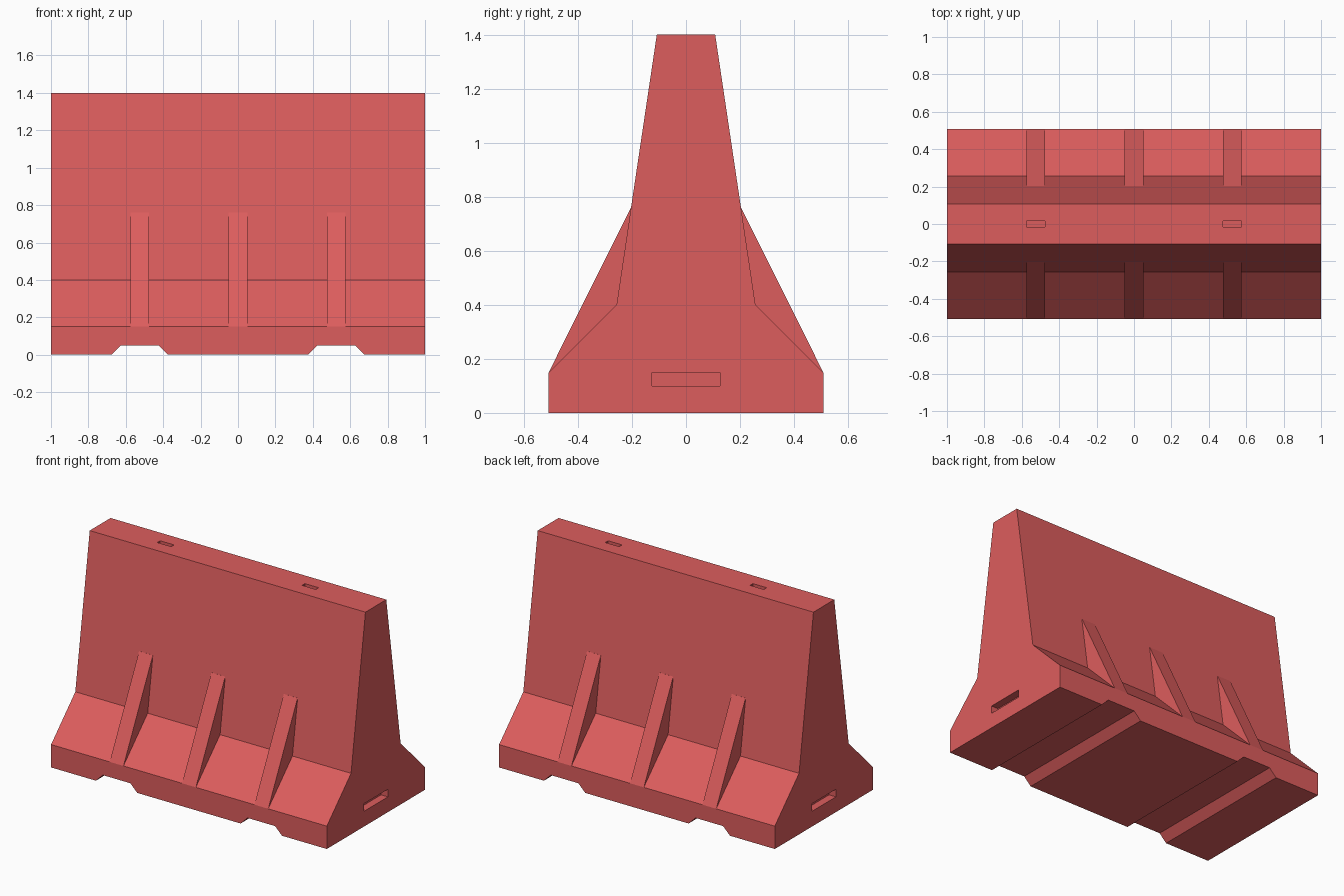
import bpy
import bmesh
from mathutils import Vector

cube = bpy.data.objects.get("Cube")
if cube:
    bpy.data.objects.remove(cube, do_unlink=True)

red = bpy.data.materials.new("barrier red")
red.use_nodes = True
red.diffuse_color = (0.72, 0.11, 0.11, 1)
red.node_tree.nodes["Principled BSDF"].inputs["Base Color"].default_value = red.diffuse_color


def prism(name, profile, sweep):
    """Extrude a closed planar outline along the sweep vector."""
    bm = bmesh.new()
    face = bm.faces.new([bm.verts.new(p) for p in profile])
    ext = bmesh.ops.extrude_face_region(bm, geom=[face], use_keep_orig=True)
    verts = [g for g in ext["geom"] if isinstance(g, bmesh.types.BMVert)]
    bmesh.ops.translate(bm, verts=verts, vec=Vector(sweep))
    bmesh.ops.recalc_face_normals(bm, faces=bm.faces)
    mesh = bpy.data.meshes.new(name)
    bm.to_mesh(mesh)
    bm.free()
    mesh.materials.append(red)
    obj = bpy.data.objects.new(name, mesh)
    bpy.context.collection.objects.link(obj)
    return obj


def box(name, center, size):
    c, h = Vector(center), Vector(size) / 2
    corners = [(-1, -1), (1, -1), (1, 1), (-1, 1)]
    outline = [(c.x + sx * h.x, c.y + sy * h.y, c.z - h.z) for sx, sy in corners]
    return prism(name, outline, (0, 0, size[2]))


def cut(target, cutter):
    cutter.hide_render = True
    mod = target.modifiers.new("cut", "BOOLEAN")
    mod.operation = "DIFFERENCE"
    mod.solver = "EXACT"
    mod.object = cutter
    bpy.context.view_layer.objects.active = target
    bpy.ops.object.modifier_apply(modifier=mod.name)
    bpy.data.objects.remove(cutter, do_unlink=True)


# Main body: stepped barrier section swept along its length
half = [(0.508, 0), (0.508, 0.15), (0.257, 0.4), (0.108, 1.4)]
section = half + [(-y, z) for y, z in reversed(half)]
body = prism("barrier_body", [(-1, y, z) for y, z in section], (2, 0, 0))

for side in (-1, 1):
    # Forklift channel under the base
    channel = [(-0.155, -0.005), (-0.1, 0.05), (0.1, 0.05), (0.155, -0.005)]
    outline = [(side * 0.525 + x, -0.6, z) for x, z in channel]
    cut(body, prism("channel_cutter", outline, (0, 1.2, 0)))
    # Recessed slot in each end
    cut(body, box("end_slot_cutter", (side, 0, 0.125), (0.1, 0.25, 0.05)))
    # Recessed slot in the top
    cut(body, box("top_slot_cutter", (side * 0.525, 0, 1.4), (0.1, 0.03, 0.1)))

# Triangular ribs on both faces, tucked slightly into the body
rib = [(0.508, 0.15), (0.204, 0.76), (0.19, 0.76), (0.21, 0.4)]
for side, face_name in ((-1, "front"), (1, "back")):
    for x, place in ((-0.525, "right"), (0, "middle"), (0.525, "left")):
        outline = [(x - 0.05, side * y, z) for y, z in rib]
        prism(f"{face_name}_{place}_rib", outline, (0.1, 0, 0))
